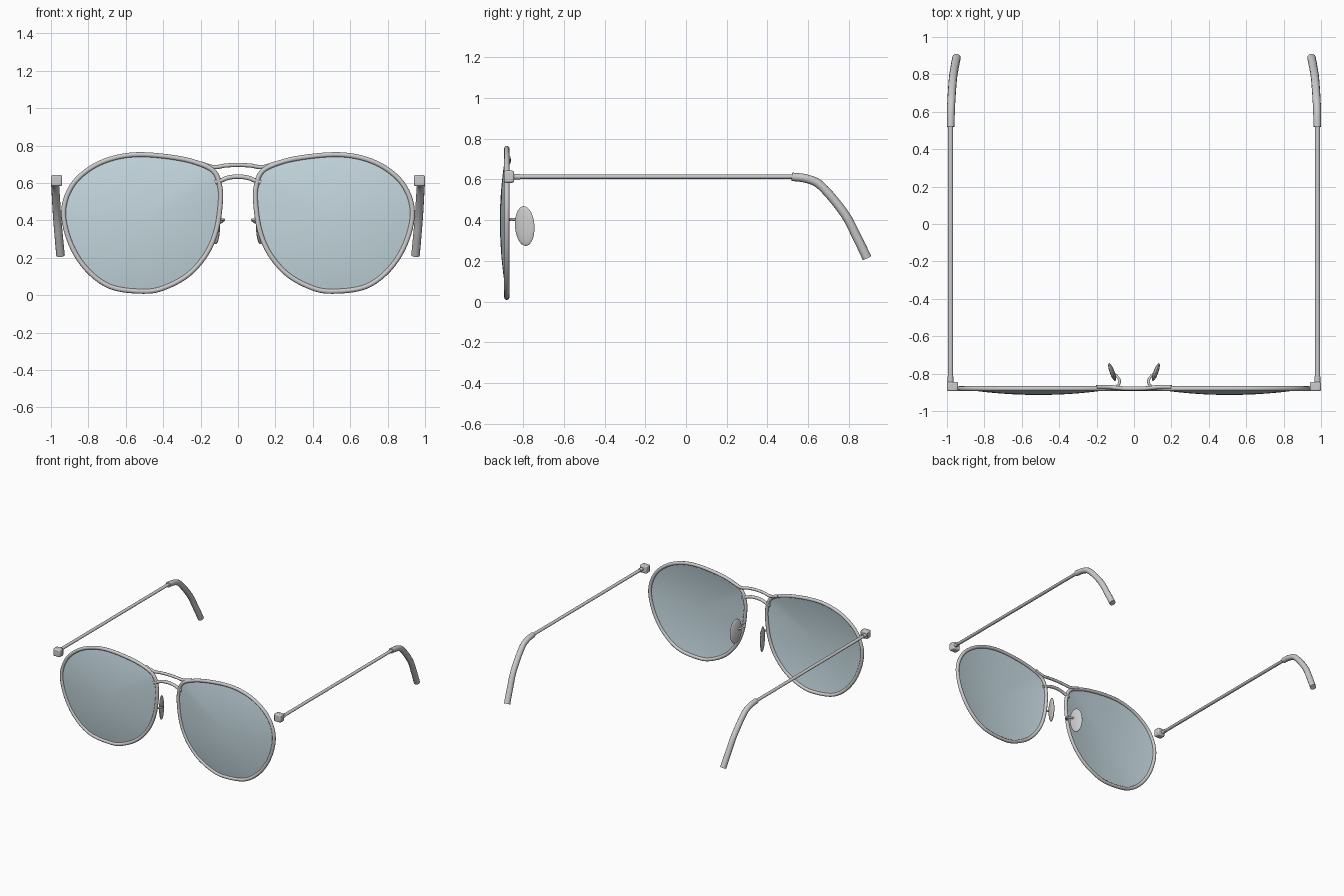
import bpy, bmesh, math
from mathutils import Vector

if "Cube" in bpy.data.objects:
    bpy.data.objects.remove(bpy.data.objects["Cube"])


def spline(pts, steps=6, cyclic=False):
    """Catmull-Rom samples through the points."""
    p = [Vector(q) for q in pts]
    n = len(p)
    get = (lambda i: p[i % n]) if cyclic else (lambda i: p[max(0, min(n - 1, i))])
    out = []
    for i in range(n if cyclic else n - 1):
        a, b, c, d = get(i - 1), get(i), get(i + 1), get(i + 2)
        for k in range(steps):
            t = k / steps
            out.append(0.5 * (2 * b + (c - a) * t + (2 * a - 5 * b + 4 * c - d) * t ** 2
                              + (3 * b - a - 3 * c + d) * t ** 3))
    if not cyclic:
        out.append(p[-1])
    return out


def finish(ob, name, mirror=True):
    ob.name = name
    bpy.ops.object.select_all(action='DESELECT')
    bpy.context.view_layer.objects.active = ob
    ob.select_set(True)
    bpy.ops.object.transform_apply(location=True, rotation=True, scale=True)
    bpy.ops.object.shade_smooth_by_angle(angle=math.radians(40))
    if mirror:
        m = ob.modifiers.new("mirror", 'MIRROR')
        m.use_mirror_merge = False
    return ob


def tube(name, pts, radius, cyclic=False, mirror=True, end_scale=1.0):
    cu = bpy.data.curves.new(name, 'CURVE')
    cu.dimensions = '3D'
    cu.bevel_depth, cu.bevel_resolution, cu.use_fill_caps = radius, 4, True
    s = cu.splines.new('POLY')
    s.points.add(len(pts) - 1)
    for i, q in enumerate(pts):
        s.points[i].co = (*q, 1)
        s.points[i].radius = 1 + (end_scale - 1) * i / (len(pts) - 1)
    s.use_cyclic_u = cyclic
    ob = bpy.data.objects.new(name, cu)
    bpy.context.collection.objects.link(ob)
    bpy.ops.object.select_all(action='DESELECT')
    bpy.context.view_layer.objects.active = ob
    ob.select_set(True)
    bpy.ops.object.convert(target='MESH')
    return finish(bpy.context.object, name, mirror)


# Rim: centreline of one eye shape (x, z)
RIM_Y = -0.88
eye = [(.933, .445), (.888, .585), (.785, .682), (.655, .736), (.508, .752),
       (.31, .731), (.182, .694), (.123, .655), (.099, .592), (.093, .51),
       (.114, .355), (.167, .225), (.265, .111), (.395, .04), (.508, .021),
       (.68, .045), (.808, .138), (.896, .278)]
outline = spline([(x, RIM_Y, z) for x, z in eye], 5, True)
tube("rim", outline, 0.013, cyclic=True)

# Lens: shallow dome filling the rim
bm = bmesh.new()
mid = Vector((0.51, RIM_Y, 0.40))
rings = []
for k in range(10, 0, -1):
    t = k / 10
    bulge = Vector((0, -0.034 * (1 - t * t), 0))
    rings.append([bm.verts.new(mid + (q - mid) * t + bulge) for q in outline])
tip = bm.verts.new(mid + Vector((0, -0.034, 0)))
n = len(outline)
for i in range(n):
    j = (i + 1) % n
    for a, b in zip(rings, rings[1:]):
        bm.faces.new((a[i], a[j], b[j], b[i]))
    bm.faces.new((rings[-1][i], rings[-1][j], tip))
bmesh.ops.recalc_face_normals(bm, faces=bm.faces)
bm.normal_update()
if tip.normal.y > 0:
    bmesh.ops.reverse_faces(bm, faces=bm.faces)
me = bpy.data.meshes.new("lens")
bm.to_mesh(me)
bm.free()
lens = bpy.data.objects.new("lens", me)
bpy.context.collection.objects.link(lens)
mat = bpy.data.materials.new("lens_tint")
mat.diffuse_color = (0.55, 0.68, 0.73, 0.8)
mat.use_nodes = True
mat.node_tree.nodes["Principled BSDF"].inputs["Base Color"].default_value = mat.diffuse_color
me.materials.append(mat)
finish(lens, "lens")


# Double bridge
def symmetric(half):
    return half + [(-x, y, z) for x, y, z in reversed(half[:-1])]


tube("upper_bridge", spline(symmetric([(.2, -.871, .706), (.13, -.872, .685),
     (.07, -.878, .693), (0, -.88, .697)])), 0.011, mirror=False)
tube("lower_bridge", spline(symmetric([(.122, -.88, .603), (.09, -.88, .614),
     (.05, -.88, .629), (0, -.88, .634)])), 0.012, mirror=False)

# Nose pads and their wires
bpy.ops.mesh.primitive_uv_sphere_add(segments=24, ring_count=14, location=(.117, -.792, .371),
                                     rotation=(math.radians(4), 0, math.radians(-20)))
pad = bpy.context.object
pad.scale = (.013, .051, .098)
finish(pad, "nose_pad")
tube("nose_pad_wire", spline([(.104, -.878, .402), (.082, -.858, .404), (.077, -.838, .402),
                              (.09, -.815, .392), (.115, -.793, .385)]), 0.007)

# Hinge blocks
bpy.ops.mesh.primitive_cube_add(size=1, location=(.97, -.869, .613))
hinge = bpy.context.object
hinge.scale = (.06, .05, .059)
finish(hinge, "hinge", mirror=False)
bev = hinge.modifiers.new("bevel", 'BEVEL')
bev.width, bev.segments = 0.008, 2
hinge.modifiers.new("mirror", 'MIRROR').use_mirror_merge = False


# Temple arms with hinge collar
def rod(name, y0, y1, rx, rz):
    bpy.ops.mesh.primitive_cylinder_add(vertices=20, radius=1, depth=1,
                                        location=(.981, (y0 + y1) / 2, .613),
                                        rotation=(math.pi / 2, 0, 0))
    ob = bpy.context.object
    ob.scale = (rx, rz, y1 - y0)
    finish(ob, name)


rod("hinge_collar", -.85, -.815, .015, .014)
rod("temple_arm", -.84, .54, .0135, .0105)

# Curved ear tips
tube("ear_tip", spline([(.980, .52, .613), (.979, .597, .602), (.976, .667, .565),
                        (.968, .778, .432), (.958, .842, .311), (.949, .889, .214)], 7),
     0.0205, end_scale=1.12)
